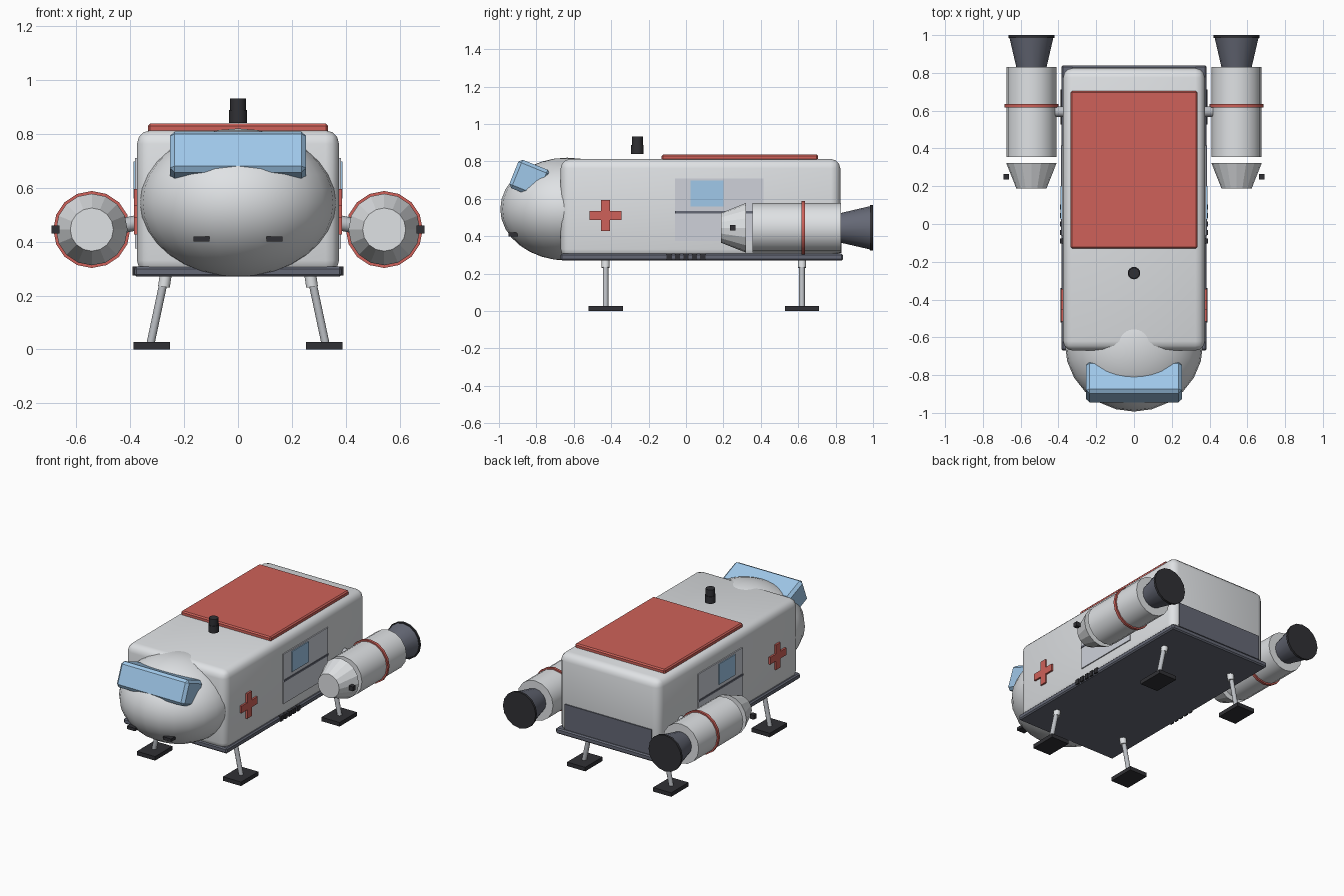
import bpy, bmesh, math
from mathutils import Matrix, Vector

if "Cube" in bpy.data.objects:
    bpy.data.objects.remove(bpy.data.objects["Cube"])


def material(name, color):
    m = bpy.data.materials.new(name)
    m.diffuse_color = (*color, 1)
    m.use_nodes = True
    m.node_tree.nodes["Principled BSDF"].inputs["Base Color"].default_value = m.diffuse_color
    return m


WHITE = material("white_paint", (0.74, 0.76, 0.78))
PANEL = material("panel_grey", (0.62, 0.64, 0.70))
RED = material("red_paint", (0.62, 0.12, 0.10))
BLUE = material("blue_glass", (0.35, 0.58, 0.82))
DARK = material("dark_metal", (0.13, 0.14, 0.18))
BLACK = material("black", (0.03, 0.03, 0.035))
STEEL = material("steel", (0.50, 0.52, 0.55))


def finish(name, bm, mat, smooth=False):
    bmesh.ops.recalc_face_normals(bm, faces=bm.faces)
    me = bpy.data.meshes.new(name)
    bm.to_mesh(me)
    bm.free()
    me.materials.append(mat)
    ob = bpy.data.objects.new(name, me)
    bpy.context.collection.objects.link(ob)
    if smooth:
        bpy.ops.object.select_all(action='DESELECT')
        ob.select_set(True)
        bpy.context.view_layer.objects.active = ob
        bpy.ops.object.shade_smooth_by_angle(angle=math.radians(35))
    return ob


def box(name, lo, hi, mat, bevel=0, segments=1, tilt=0):
    """Box between two corners, optionally bevelled and tilted about x."""
    lo, hi = Vector(lo), Vector(hi)
    bm = bmesh.new()
    bmesh.ops.create_cube(bm, size=1, matrix=Matrix.Diagonal((*(hi - lo), 1)))
    if bevel:
        bmesh.ops.bevel(bm, geom=bm.edges[:], offset=bevel, segments=segments,
                        profile=0.5, affect='EDGES')
    bm.transform(Matrix.Translation((lo + hi) / 2) @ Matrix.Rotation(tilt, 4, 'X'))
    return finish(name, bm, mat, smooth=segments > 1)


def cone(name, a, b, ra, rb, mat, sides=16, smooth=True):
    """Cylinder or cone from point a to point b."""
    a, b = Vector(a), Vector(b)
    bm = bmesh.new()
    bmesh.ops.create_cone(bm, cap_ends=True, segments=sides, radius1=ra, radius2=rb,
                          depth=(b - a).length)
    bm.transform(Matrix.Translation((a + b) / 2) @
                 (b - a).to_track_quat('Z', 'Y').to_matrix().to_4x4())
    return finish(name, bm, mat, smooth)


def sided(s, x0, x1, y0, y1, z0, z1):
    """Corner pair for a box on side s."""
    return (min(s * x0, s * x1), y0, z0), (max(s * x0, s * x1), y1, z1)


# Hull and base
box("hull", (-0.375, -0.67, 0.28), (0.375, 0.825, 0.813), WHITE, 0.05, 3)
box("base_plate", (-0.385, -0.67, 0.27), (0.385, 0.84, 0.307), DARK, 0.008)
box("roof_panel", (-0.335, -0.13, 0.805), (0.335, 0.705, 0.838), RED, 0.008)
box("rear_bumper_panel", (-0.325, 0.80, 0.31), (0.325, 0.832, 0.48), DARK)

# Rounded nose
bm = bmesh.new()
bmesh.ops.create_uvsphere(bm, u_segments=24, v_segments=16, radius=1)
bm.transform(Matrix.Translation((0, -0.635, 0.545)) @ Matrix.Diagonal((0.366, 0.358, 0.275, 1)))
finish("nose", bm, WHITE, True)

# Visor sunk into the nose
box("windshield", (-0.253, -0.927, 0.624), (0.253, -0.747, 0.788), BLUE, 0.018,
    tilt=math.radians(-22))

# Roof beacon
cone("beacon_base", (0, -0.26, 0.84), (0, -0.26, 0.888), 0.033, 0.033, BLACK)
cone("beacon_lamp", (0, -0.26, 0.888), (0, -0.26, 0.932), 0.029, 0.029, BLACK)

for s, side in ((-1, "left"), (1, "right")):
    # Nose light
    box(f"{side}_nose_light", *sided(s, 0.105, 0.165, -0.948, -0.90, 0.40, 0.42), BLACK)

    # Side door, rail, window, cross
    box(f"{side}_door", *sided(s, 0.365, 0.382, -0.06, 0.415, 0.375, 0.71), PANEL)
    box(f"{side}_door_rail", *sided(s, 0.37, 0.386, -0.06, 0.415, 0.522, 0.535), DARK)
    box(f"{side}_door_window", *sided(s, 0.37, 0.388, 0.025, 0.2, 0.56, 0.698), BLUE)
    box(f"{side}_cross_bar", *sided(s, 0.365, 0.387, -0.515, -0.345, 0.487, 0.535), RED)
    box(f"{side}_cross_post", *sided(s, 0.365, 0.387, -0.454, -0.406, 0.427, 0.595), RED)

    # Vents on the base edge
    for i in range(5):
        y = -0.09 + i * 0.045
        box(f"{side}_vent_{i + 1}", *sided(s, 0.37, 0.392, y - 0.014, y + 0.014, 0.274, 0.308), BLACK)

    # Engine pod
    x, z = s * 0.543, 0.445
    cone(f"{side}_engine_intake", (x, 0.188, z), (x, 0.322, z), 0.08, 0.133, WHITE, smooth=False)
    cone(f"{side}_engine_body", (x, 0.355, z), (x, 0.83, z), 0.133, 0.133, WHITE)
    cone(f"{side}_engine_band", (x, 0.617, z), (x, 0.635, z), 0.143, 0.143, RED)
    cone(f"{side}_engine_nozzle", (x, 0.83, z), (x, 0.99, z), 0.08, 0.117, DARK)
    cone(f"{side}_nozzle_mouth", (x, 0.985, z), (x, 1.0, z), 0.122, 0.122, BLACK)
    cone(f"{side}_engine_strut", (s * 0.35, 0.595, 0.475), (s * 0.45, 0.595, 0.455), 0.028, 0.028,
         STEEL, 12)
    box(f"{side}_thruster", *sided(s, 0.662, 0.692, 0.235, 0.265, 0.43, 0.46), BLACK)

    # Landing legs
    for y, end in ((-0.43, "front"), (0.62, "rear")):
        n = f"{end}_{side}_leg"
        box(n + "_foot", *sided(s, 0.253, 0.388, y - 0.092, y + 0.092, 0, 0.027), BLACK)
        cone(n + "_rod", (s * 0.325, y, 0.02), (s * 0.272, y, 0.27), 0.015, 0.015, STEEL, 12)
        cone(n + "_sleeve", (s * 0.275, y, 0.232), (s * 0.268, y, 0.28), 0.022, 0.022, WHITE, 12)
